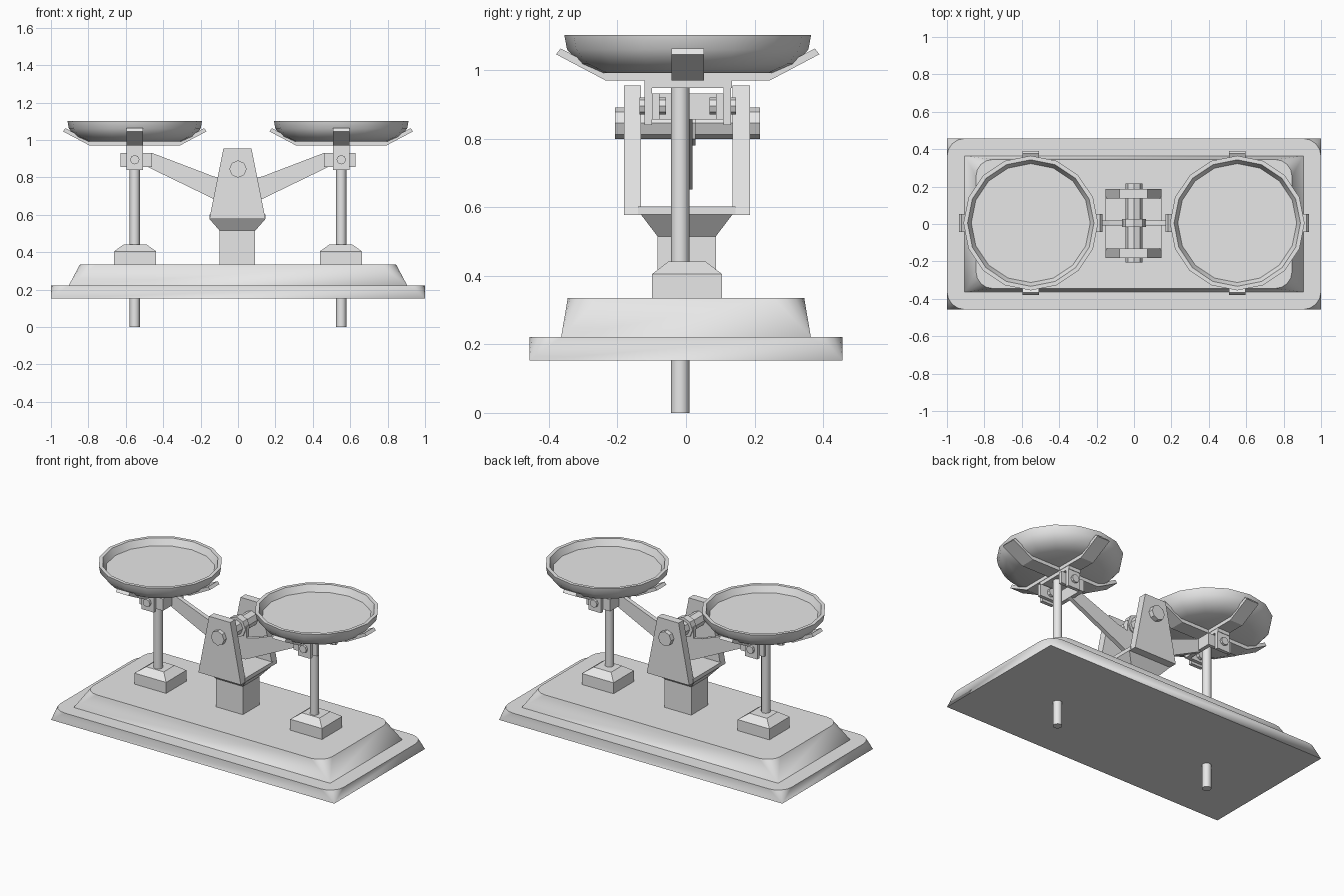
import bpy, bmesh, math
from mathutils import Matrix, Vector

if "Cube" in bpy.data.objects:
    bpy.data.objects.remove(bpy.data.objects["Cube"])

grey = bpy.data.materials.new("plain grey metal")
grey.use_nodes = True
COLOUR = (0.8, 0.8, 0.8, 1)
grey.diffuse_color = COLOUR
grey.node_tree.nodes["Principled BSDF"].inputs["Base Color"].default_value = COLOUR

YC = 0.005      # depth centre of the mechanism
PAN_X = 0.552   # sideways distance of each pan


def finish(name, bm, smooth=False):
    bmesh.ops.recalc_face_normals(bm, faces=bm.faces)
    mesh = bpy.data.meshes.new(name)
    bm.to_mesh(mesh)
    bm.free()
    mesh.materials.append(grey)
    ob = bpy.data.objects.new(name, mesh)
    bpy.context.collection.objects.link(ob)
    if smooth:
        bpy.ops.object.select_all(action="DESELECT")
        ob.select_set(True)
        bpy.context.view_layer.objects.active = ob
        bpy.ops.object.shade_smooth_by_angle(angle=math.radians(35))
    return ob


def loft(name, cx, cy, sections):
    """Stack of rectangles: (half x, half y, z)."""
    bm = bmesh.new()
    rings = [[bm.verts.new((cx + sx * hx, cy + sy * hy, z))
              for sx, sy in ((-1, -1), (1, -1), (1, 1), (-1, 1))]
             for hx, hy, z in sections]
    for a, b in zip(rings, rings[1:]):
        for i in range(4):
            j = (i + 1) % 4
            bm.faces.new((a[i], a[j], b[j], b[i]))
    bm.faces.new(rings[0])
    bm.faces.new(rings[-1])
    return finish(name, bm)


def box(name, x0, x1, y0, y1, z0, z1):
    hx, hy = abs(x1 - x0) / 2, abs(y1 - y0) / 2
    return loft(name, (x0 + x1) / 2, (y0 + y1) / 2, [(hx, hy, z0), (hx, hy, z1)])


def prism(name, outline, thickness, matrix):
    """Outline in the XZ plane, thickened evenly along Y, then placed."""
    bm = bmesh.new()
    face = bm.faces.new([bm.verts.new((x, -thickness / 2, z)) for x, z in outline])
    new = bmesh.ops.extrude_face_region(bm, geom=[face])["geom"]
    bmesh.ops.translate(bm, vec=(0, thickness, 0),
                        verts=[v for v in new if isinstance(v, bmesh.types.BMVert)])
    bm.transform(matrix)
    return finish(name, bm)


def rod(name, start, end, radius, sides, smooth=False):
    start, end = Vector(start), Vector(end)
    axis = end - start
    bm = bmesh.new()
    bmesh.ops.create_cone(bm, cap_ends=True, segments=sides, radius1=radius,
                          radius2=radius, depth=axis.length)
    bm.transform(Matrix.Translation((start + end) / 2) @ axis.to_track_quat("Z", "Y").to_matrix().to_4x4())
    return finish(name, bm, smooth)


def tier(name, bottom, top, z0, z1, radius, steps=4):
    """Square-cornered bottom blending into a round-cornered top."""
    bm = bmesh.new()
    low, arcs = [], []
    for k, (sx, sy) in enumerate(((1, 1), (-1, 1), (-1, -1), (1, -1))):
        low.append(bm.verts.new((sx * bottom[0], sy * bottom[1], z0)))
        cx, cy = sx * (top[0] - radius), sy * (top[1] - radius)
        angles = [(k + i / steps) * math.pi / 2 for i in range(steps + 1)]
        arcs.append([bm.verts.new((cx + radius * math.cos(a), cy + radius * math.sin(a), z1))
                     for a in angles])
    for k in range(4):
        n = (k + 1) % 4
        bm.faces.new((low[k], low[n], arcs[n][0], arcs[k][-1]))
        for a, b in zip(arcs[k], arcs[k][1:]):
            bm.faces.new((low[k], b, a))
    bm.faces.new(low)
    bm.faces.new([v for arc in arcs for v in arc])
    return finish(name, bm, True)


def lathe(name, centre, profile, sides):
    bm = bmesh.new()
    rings = [[bm.verts.new((centre[0] + r * math.cos(2 * math.pi * i / sides),
                            centre[1] + r * math.sin(2 * math.pi * i / sides), z))
              for i in range(sides)] for r, z in profile]
    for a, b in zip(rings, rings[1:]):
        for i in range(sides):
            j = (i + 1) % sides
            bm.faces.new((a[i], a[j], b[j], b[i]))
    bm.faces.new(rings[0])
    bm.faces.new(rings[-1])
    return finish(name, bm, True)


# Stepped base
tier("base_plinth", (1.0, 0.457), (1.0, 0.457), 0.153, 0.222, 0.095)
tier("base_top", (0.905, 0.364), (0.845, 0.345), 0.222, 0.335, 0.09)

# Central pedestal and the U bracket on it
loft("pedestal", -0.003, 0.002, [(0.095, 0.085, 0.335), (0.095, 0.085, 0.515),
                                 (0.15, 0.133, 0.578)])
box("bracket_floor", -0.153, 0.147, -0.14, 0.145, 0.578, 0.602)
cheek = [(-0.153, 0.577), (0.147, 0.577), (0.072, 0.955), (-0.078, 0.955)]
for label, y in (("front", -0.156), ("back", 0.161)):
    prism("bracket_cheek_" + label, cheek, 0.05, Matrix.Translation((0, y, 0)))
rod("axle", (0, -0.207, 0.845), (0, 0.216, 0.845), 0.046, 8)

# V-shaped beam with its hub
half = [(0.06, 0.651), (0.485, 0.857), (0.485, 0.931), (0.46, 0.931),
        (0.13, 0.805), (0.065, 0.79), (0.065, 0.86)]
prism("beam", half + [(-x, z) for x, z in reversed(half)], 0.028,
      Matrix.Translation((0, YC, 0)))
rod("beam_hub", (0, YC - 0.022, 0.845), (0, YC + 0.022, 0.845), 0.065, 8)

# Supporting strap under a pan, bent up at both ends
strap = [(-0.24, 0.97), (0.24, 0.97), (0.384, 1.046), (0.371, 1.063),
         (0.236, 0.993), (-0.236, 0.993), (-0.371, 1.063), (-0.384, 1.046)]

# Pan outline from underside, over the rim, to the dished floor
dish = [(0.255, 0.992), (0.315, 1.018), (0.352, 1.06), (0.36, 1.102),
        (0.338, 1.102), (0.318, 1.06)]

for side, s in (("left", 1), ("right", -1)):
    px = s * PAN_X
    loft("post_foot_" + side, s * 0.55, 0.003, [(0.112, 0.102, 0.335), (0.112, 0.102, 0.405),
                                                (0.062, 0.055, 0.441)])
    rod("post_" + side, (px, -0.017, 0), (px, -0.017, 0.955), 0.027, 12, True)

    # Fork at the beam end, straddling the post
    box("fork_bridge_" + side, s * 0.46, s * 0.485, YC - 0.1, YC + 0.1, 0.856, 0.931)
    # Yoke hung on the fork
    box("yoke_top_" + side, px - 0.043, px + 0.043, YC - 0.126, YC + 0.129, 0.948, 0.971)
    for label, d in (("front", -1), ("back", 1)):
        tag = label + "_" + side
        box("fork_tine_" + tag, s * 0.46, s * 0.627, YC + d * 0.083, YC + d * 0.104, 0.856, 0.931)
        box("yoke_leg_" + tag, px - 0.043, px + 0.043, YC + d * 0.104, YC + d * 0.126, 0.84, 0.96)
        rod("pivot_pin_" + tag, (px, YC + d * 0.063, 0.895), (px, YC + d * 0.141, 0.895), 0.025, 8)

    # Crossed straps and pan
    place = Matrix.Translation((px, YC, 0))
    prism("strap_across_" + side, strap, 0.095, place)
    prism("strap_deep_" + side, strap, 0.09, place @ Matrix.Rotation(math.pi / 2, 4, "Z"))
    lathe("pan_" + side, (px, YC), dish, 16)
